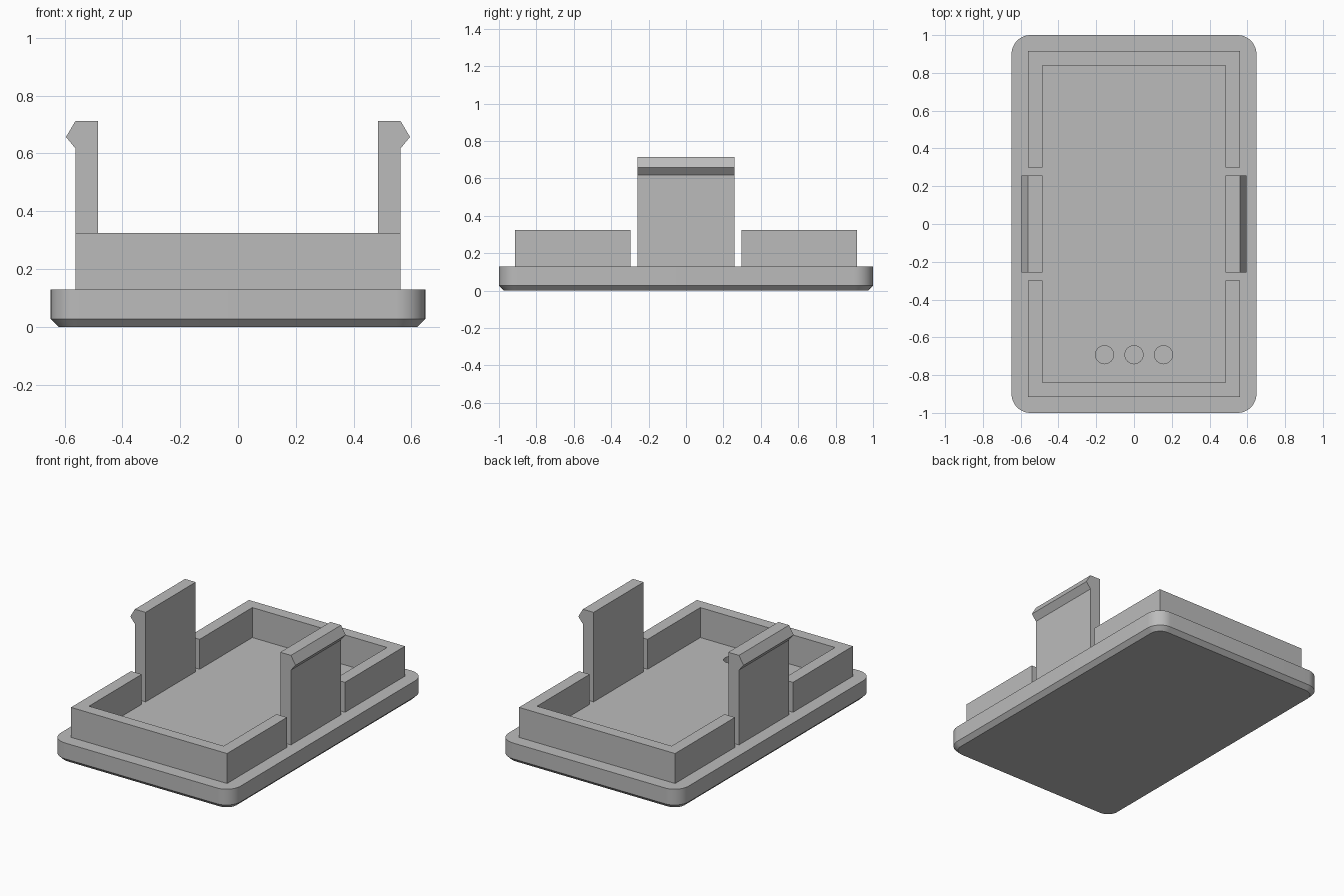
import bpy
import bmesh
from math import cos, sin, pi, radians
from mathutils import Vector

default_cube = bpy.data.objects.get("Cube")
if default_cube:
    bpy.data.objects.remove(default_cube, do_unlink=True)

grey = bpy.data.materials.new("light_grey_plastic")
grey.use_nodes = True
COLOUR = (0.5, 0.5, 0.5, 1)
grey.diffuse_color = COLOUR
grey.node_tree.nodes["Principled BSDF"].inputs["Base Color"].default_value = COLOUR

PLATE_TOP, WALL_TOP = 0.13, 0.325
WALL_X, INNER_X = 0.562, 0.485


def loft(name, rings):
    """Closed solid through matching rings of points."""
    bm = bmesh.new()
    loops = [[bm.verts.new(p) for p in ring] for ring in rings]
    n = len(loops[0])
    bm.faces.new(loops[0])
    bm.faces.new(loops[-1])
    for a, b in zip(loops, loops[1:]):
        for i in range(n):
            j = (i + 1) % n
            bm.faces.new((a[i], a[j], b[j], b[i]))
    bmesh.ops.recalc_face_normals(bm, faces=bm.faces)
    mesh = bpy.data.meshes.new(name)
    bm.to_mesh(mesh)
    bm.free()
    mesh.materials.append(grey)
    obj = bpy.data.objects.new(name, mesh)
    bpy.context.collection.objects.link(obj)
    return obj


def rounded_rect(hx, hy, r, z, steps=12):
    corners = [(1, 1), (-1, 1), (-1, -1), (1, -1)]
    ring = []
    for k, (sx, sy) in enumerate(corners):
        for i in range(steps + 1):
            a = (k + i / steps) * pi / 2
            ring.append((sx * (hx - r) + r * cos(a), sy * (hy - r) + r * sin(a), z))
    return ring


def circle(x, y, r, z, n=32):
    return [(x + r * cos(2 * pi * i / n), y + r * sin(2 * pi * i / n), z) for i in range(n)]


# Base plate with a chamfered lower rim
CHAMFER = 0.027
plate = loft("base_plate", [
    rounded_rect(0.648 - CHAMFER, 1 - CHAMFER, 0.1 - CHAMFER, 0),
    rounded_rect(0.648, 1, 0.1, CHAMFER),
    rounded_rect(0.648, 1, 0.1, PLATE_TOP),
])

# Three blind holes near the front
for i in (-1, 0, 1):
    cutter = loft("hole_cutter", [circle(i * 0.156, -0.692, 0.048, z)
                                  for z in (0.065, PLATE_TOP + 0.1)])
    cutter.hide_render = True
    cut = plate.modifiers.new("hole", "BOOLEAN")
    cut.operation = "DIFFERENCE"
    cut.solver = "EXACT"
    cut.object = cutter
    bpy.context.view_layer.objects.active = plate
    bpy.ops.object.modifier_apply(modifier=cut.name)
    bpy.data.objects.remove(cutter, do_unlink=True)

bpy.ops.object.select_all(action="DESELECT")
plate.select_set(True)
bpy.context.view_layer.objects.active = plate
bpy.ops.object.shade_smooth_by_angle(angle=radians(30))

# U-shaped walls at the front and back
half = [(WALL_X, 0.298), (WALL_X, 0.915), (INNER_X, 0.84), (INNER_X, 0.298)]
outline = [half[0], half[1], (-WALL_X, 0.915), (-WALL_X, 0.298),
           (-INNER_X, 0.298), (-INNER_X, 0.84), half[2], half[3]]
for name, s in (("front_wall", -1), ("back_wall", 1)):
    loft(name, [[(x, s * y, z) for x, y in outline] for z in (PLATE_TOP, WALL_TOP)])

# Snap clips with an outward hook
profile = [(INNER_X, PLATE_TOP), (WALL_X, PLATE_TOP), (WALL_X, 0.617),
           (0.595, 0.657), (WALL_X, 0.713), (INNER_X, 0.713)]
for name, s in (("left_clip", 1), ("right_clip", -1)):
    loft(name, [[(s * x, y, z) for x, z in profile] for y in (-0.258, 0.258)])
